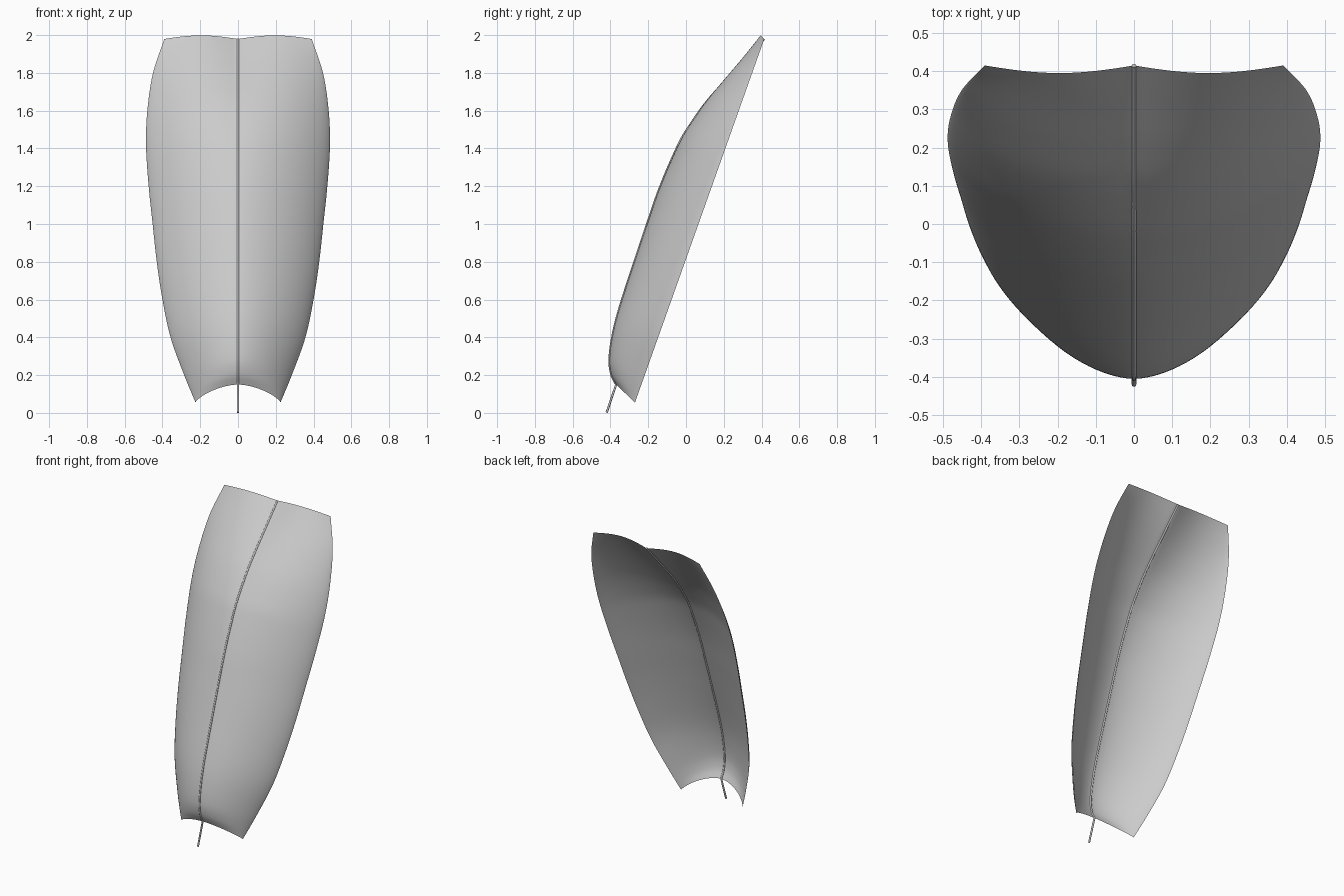
import bpy, bmesh, math
from mathutils import Vector

if "Cube" in bpy.data.objects:
    bpy.data.objects.remove(bpy.data.objects["Cube"])

L = 2.043                                   # leaf length along its side edges
ORIGIN = Vector((0, -0.27, 0.055))          # lower end of the side edges
ALONG = Vector((0, 0.335, 0.942))           # leaning direction
OUT = Vector((0, -0.942, 0.335))            # bulge direction

# half width and bulge height, both along the leaf
WIDTH = [(0, .225), (.154, .285), (.366, .357), (.579, .40), (.79, .43), (1.003, .452),
         (1.216, .473), (1.449, .487), (1.64, .48), (1.852, .45), (L, .39)]
BULGE = [(.056, .126), (.095, .166), (.168, .203), (.305, .232), (.449, .245), (.702, .252),
         (.912, .256), (1.122, .257), (1.363, .241), (1.45, .226), (1.617, .18),
         (1.763, .122), (1.9, .062), (L, 0)]


def smooth(table, s):
    """Smooth interpolation through a table of points."""
    n = len(table)
    i = max(0, min(n - 2, sum(1 for p in table if p[0] <= s) - 1))

    def slope(k):
        a, b = table[max(k - 1, 0)], table[min(k + 1, n - 1)]
        return (b[1] - a[1]) / (b[0] - a[0])
    (x0, y0), (x1, y1) = table[i], table[i + 1]
    d = x1 - x0
    t = (s - x0) / d
    return (y0 * (1 + 2 * t) * (1 - t) ** 2 + slope(i) * d * t * (1 - t) ** 2
            + y1 * t * t * (3 - 2 * t) + slope(i + 1) * d * t * t * (t - 1))


def point(u, t):
    """Leaf surface point; u runs from edge to edge, t from bottom to top."""
    a = abs(u)
    arch = max(0.0, 1 - a ** 1.7) ** 0.75
    start = 0.056 * arch
    s = start + t * (L - start)
    k = max(0.0, min(1.0, (t - 0.45) / 0.55))
    fold = math.sin(math.pi * a) * 0.025 * k * k * (3 - 2 * k)
    n = smooth(BULGE, .056 + t * (L - .056)) * arch + fold
    p = ORIGIN + ALONG * (s + fold * 0.45) + OUT * n
    p.x = u * smooth(WIDTH, t * L)
    return p


# leaf blade
bm = bmesh.new()
NU, NT = 48, 80
us = [math.sin(math.pi / 2 * (2 * i / NU - 1)) for i in range(NU + 1)]
grid = [[bm.verts.new(point(u, (j / NT) ** 1.2)) for u in us] for j in range(NT + 1)]
for j in range(NT):
    for i in range(NU):
        bm.faces.new((grid[j][i], grid[j][i + 1], grid[j + 1][i + 1], grid[j + 1][i]))
mesh = bpy.data.meshes.new("leaf_blade")
bm.to_mesh(mesh)
bm.free()
mesh.shade_smooth()
bpy.context.collection.objects.link(bpy.data.objects.new("leaf_blade", mesh))

# midrib with stem
path = [Vector((0, -0.42, 0.002))] + [point(0, (j / 60) ** 1.2) for j in range(61)]
curve = bpy.data.curves.new("midrib", 'CURVE')
curve.dimensions = '3D'
curve.bevel_depth = 0.006
curve.bevel_resolution = 2
curve.use_fill_caps = True
spline = curve.splines.new('POLY')
spline.points.add(len(path) - 1)
for sp, p in zip(spline.points, path):
    sp.co = (*p, 1)
bpy.context.collection.objects.link(bpy.data.objects.new("midrib", curve))
